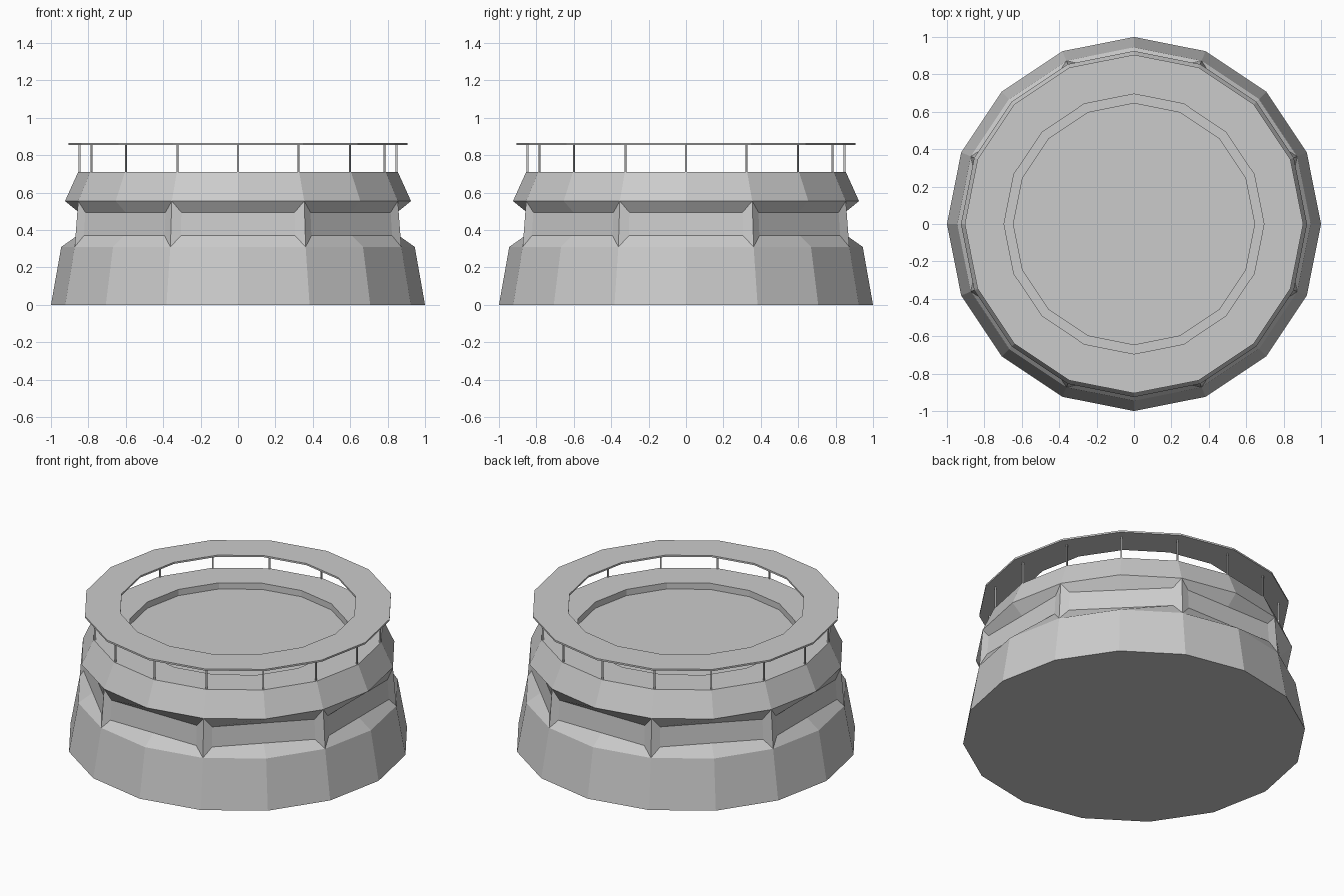
import bpy, bmesh
from math import cos, sin, radians
from mathutils import Vector

if "Cube" in bpy.data.objects:
    bpy.data.objects.remove(bpy.data.objects["Cube"])

N = 16
STEP = radians(22.5)


def polar(r, z, k):
    return Vector((r * cos(k * STEP), r * sin(k * STEP), z))


def finish(name, bm):
    bmesh.ops.remove_doubles(bm, verts=bm.verts, dist=1e-5)
    bmesh.ops.recalc_face_normals(bm, faces=bm.faces)
    me = bpy.data.meshes.new(name)
    bm.to_mesh(me)
    bm.free()
    ob = bpy.data.objects.new(name, me)
    bpy.context.collection.objects.link(ob)
    return ob


def face(bm, pts):
    bm.faces.new([bm.verts.new(p) for p in pts])


def band(bm, r0, z0, r1, z1):
    for k in range(N):
        face(bm, [polar(r0, z0, k), polar(r0, z0, k + 1),
                  polar(r1, z1, k + 1), polar(r1, z1, k)])


def cap(bm, r, z):
    face(bm, [polar(r, z, k) for k in range(N)])


# platform body: flared base, recessed waist, sloped collar, deck with shallow pit
bm = bmesh.new()
cap(bm, 1.0, 0)
band(bm, 1.0, 0, 0.945, 0.31)
band(bm, 0.925, 0.555, 0.855, 0.71)
band(bm, 0.855, 0.71, 0.645, 0.71)
band(bm, 0.645, 0.71, 0.645, 0.67)
cap(bm, 0.645, 0.67)

# waist: eight flat recessed panels between ribs, each spanning two sides
for c in range(0, N, 2):
    out = Vector((cos(c * STEP), sin(c * STEP), 0))
    side = Vector((-out.y, out.x, 0))
    low = [polar(0.945, 0.31, c + i) for i in (-1, 0, 1)]
    high = [polar(0.925, 0.555, c + i) for i in (-1, 0, 1)]
    in_low = [out * 0.86 + side * s + Vector((0, 0, 0.37)) for s in (-0.305, 0, 0.305)]
    in_high = [out * 0.851 + side * s + Vector((0, 0, 0.495)) for s in (-0.303, 0, 0.303)]
    for a, b in ((low, in_low), (in_low, in_high), (in_high, high)):
        for i in (0, 1):
            face(bm, [a[i], a[i + 1], b[i + 1], b[i]])
    for i in (0, 2):
        face(bm, [low[i], in_low[i], in_high[i], high[i]])
finish("platform_body", bm)

# flat ring carried above the deck
bm = bmesh.new()
band(bm, 0.905, 0.854, 0.905, 0.865)
band(bm, 0.695, 0.854, 0.695, 0.865)
band(bm, 0.905, 0.865, 0.695, 0.865)
band(bm, 0.905, 0.854, 0.695, 0.854)
finish("top_ring", bm)

# thin posts under the ring, one per corner
for k in range(N):
    p = polar(0.847, 0.782, k)
    bpy.ops.mesh.primitive_cube_add(size=1, location=p, rotation=(0, 0, k * STEP))
    post = bpy.context.object
    post.name = f"ring_post_{k + 1}"
    post.scale = (0.009, 0.009, 0.146)
